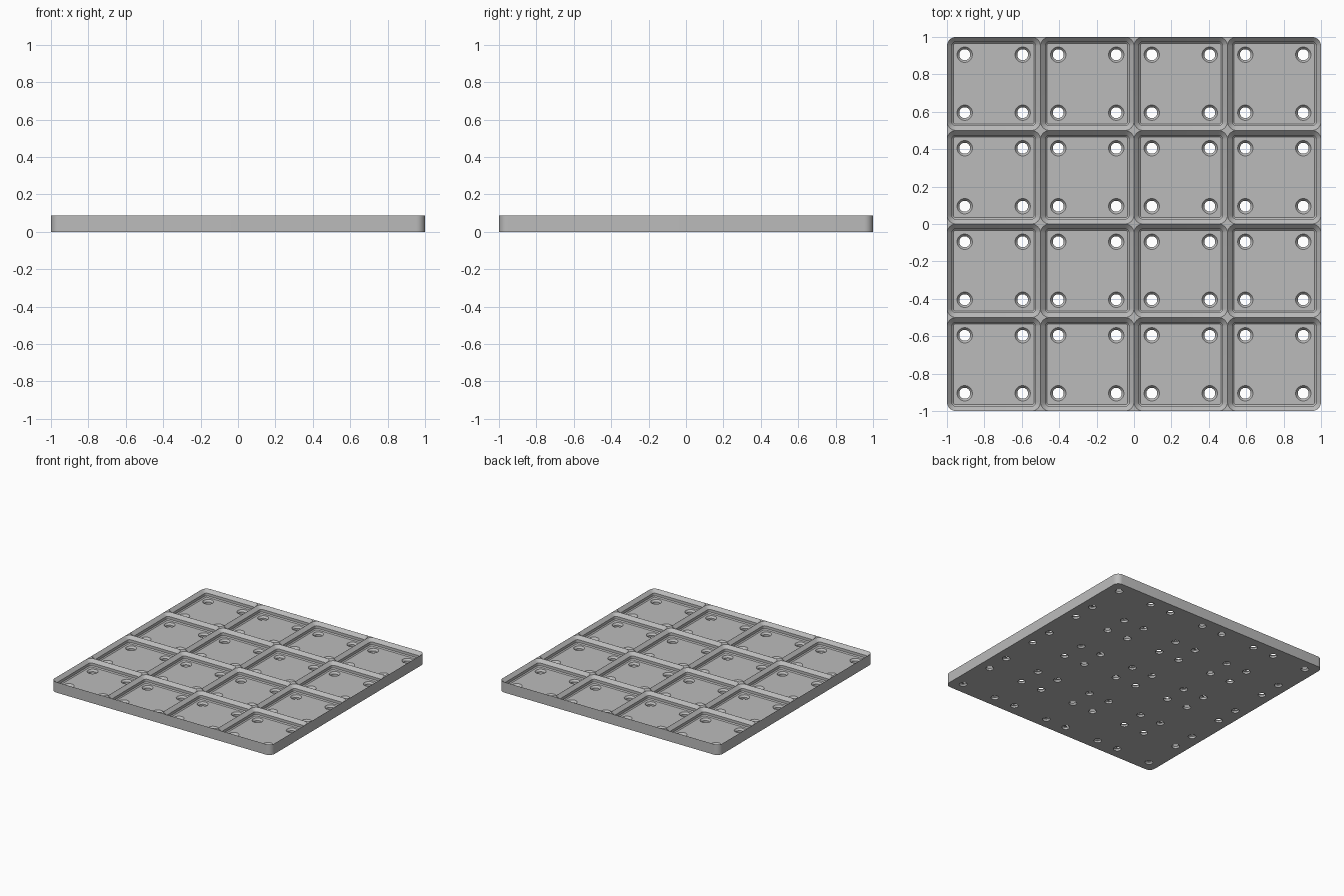
import bpy, bmesh
from math import cos, sin, pi

if "Cube" in bpy.data.objects:
    bpy.data.objects.remove(bpy.data.objects["Cube"], do_unlink=True)

CELL, COUNT = 0.5, 4
HEIGHT, FLOOR = 0.086, 0.031
RADIUS = 0.048
HOLE_OFFSET = 0.155

grey = bpy.data.materials.new("plain grey")
grey.use_nodes = True
colour = (0.5, 0.5, 0.5, 1)
grey.diffuse_color = colour
grey.node_tree.nodes["Principled BSDF"].inputs["Base Color"].default_value = colour


def rounded_square(half, radius, steps=8):
    """Outline of a square with rounded corners."""
    inner = half - radius
    points = []
    for corner, (sx, sy) in enumerate([(1, 1), (-1, 1), (-1, -1), (1, -1)]):
        for i in range(steps + 1):
            a = (corner + i / steps) * pi / 2
            points.append((sx * inner + radius * cos(a), sy * inner + radius * sin(a)))
    return points


def circle(radius, sides=32):
    return [(radius * cos(2 * pi * i / sides), radius * sin(2 * pi * i / sides)) for i in range(sides)]


def loft(bm, layers, cx=0, cy=0):
    """Closed solid through a stack of (outline, z) layers."""
    rings = [[bm.verts.new((cx + x, cy + y, z)) for x, y in outline] for outline, z in layers]
    for low, high in zip(rings, rings[1:]):
        n = len(low)
        for i in range(n):
            j = (i + 1) % n
            bm.faces.new((low[i], low[j], high[j], high[i]))
    bm.faces.new(rings[0][::-1])
    bm.faces.new(rings[-1])


def make_object(name, bm):
    mesh = bpy.data.meshes.new(name)
    bm.to_mesh(mesh)
    bm.free()
    mesh.materials.append(grey)
    obj = bpy.data.objects.new(name, mesh)
    bpy.context.collection.objects.link(obj)
    return obj


# Solid slab with rounded corners
bm = bmesh.new()
loft(bm, [(rounded_square(1, RADIUS), 0), (rounded_square(1, RADIUS), HEIGHT)])
plate = make_object("base_plate", bm)

# Pocket shape: lower chamfer, upright wall, upper chamfer (inset, z)
pocket_profile = [(0.034, FLOOR), (0.026, FLOOR + 0.008), (0.026, HEIGHT - 0.0255),
                  (0.0005, HEIGHT), (0.0005, HEIGHT + 0.02)]
pocket_layers = [(rounded_square(CELL / 2 - d, RADIUS - d), z) for d, z in pocket_profile]
# Hole shape: straight bore opening into a countersink
hole_profile = [(0.029, -0.02), (0.029, 0.016), (0.041, FLOOR), (0.041, FLOOR + 0.01)]
hole_layers = [(circle(r), z) for r, z in hole_profile]

pockets, holes = bmesh.new(), bmesh.new()
centres = [(i + 0.5) * CELL - 1 for i in range(COUNT)]
for cx in centres:
    for cy in centres:
        loft(pockets, pocket_layers, cx, cy)
        for sx in (-1, 1):
            for sy in (-1, 1):
                loft(holes, hole_layers, cx + sx * HOLE_OFFSET, cy + sy * HOLE_OFFSET)

# Cut the pockets and then the screw holes
bpy.context.view_layer.objects.active = plate
plate.select_set(True)
for cutter in (make_object("pocket_cutter", pockets), make_object("hole_cutter", holes)):
    mod = plate.modifiers.new(cutter.name, "BOOLEAN")
    mod.operation = "DIFFERENCE"
    mod.solver = "EXACT"
    mod.object = cutter
    bpy.ops.object.modifier_apply(modifier=mod.name)
    bpy.data.objects.remove(cutter, do_unlink=True)

bpy.ops.object.shade_smooth_by_angle(angle=pi / 6)
